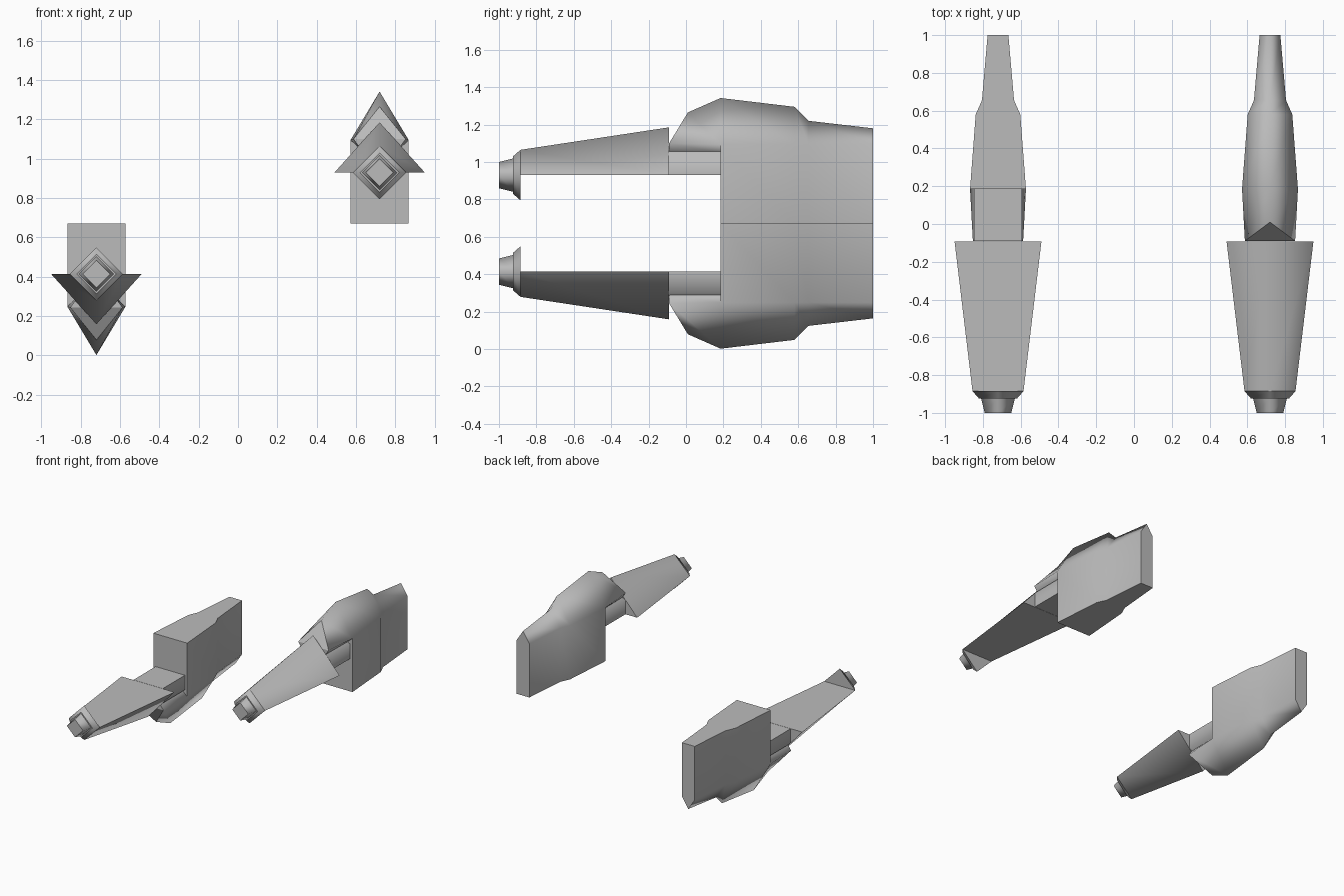
import bpy, bmesh
from mathutils import Vector

cube = bpy.data.objects.get("Cube")
if cube:
    bpy.data.objects.remove(cube, do_unlink=True)

SIDE, MID = 0.72, 0.672      # pod offset, height of the shared mid plane
AXIS = 0.93                  # height of the nose axis

grey = bpy.data.materials.new("plain grey")
grey.use_nodes = True
colour = (0.5, 0.5, 0.5, 1)
grey.diffuse_color = colour
grey.node_tree.nodes["Principled BSDF"].inputs["Base Color"].default_value = colour


def loft(name, rings, upside_down):
    """Skin a row of closed rings, smooth round the sides and flat on ends and base."""
    bm = bmesh.new()
    rows = [[bm.verts.new(p) for p in ring] for ring in rings]
    n = len(rows[0])
    for a, b in zip(rows, rows[1:]):
        for i in range(n):
            j = (i + 1) % n
            bm.faces.new((a[i], a[j], b[j], b[i]))
    for row in (rows[0], rows[-1]):
        if n == 5:           # gable and wall are separate, as the gable may lean
            bm.faces.new(row[1:4])
            bm.faces.new((row[0], row[1], row[3], row[4]))
        else:
            bm.faces.new(row)
    bmesh.ops.remove_doubles(bm, verts=bm.verts, dist=0.0005)
    bmesh.ops.recalc_face_normals(bm, faces=bm.faces)
    for f in bm.faces:
        f.smooth = abs(f.normal.y) < 0.75 and f.normal.z > -0.9
    for v in bm.verts:       # the right pod is the left one turned half round
        x, y, z = v.co
        x += SIDE
        v.co = Vector((-x, y, 2 * MID - z)) if upside_down else Vector((x, y, z))
    mesh = bpy.data.meshes.new(name)
    bm.to_mesh(mesh)
    bm.free()
    mesh.materials.append(grey)
    bpy.context.collection.objects.link(bpy.data.objects.new(name, mesh))


def gabled(y, half, eave, ridge, base_half, base, ridge_y=None):
    """House-shaped ring: base, eaves and ridge."""
    top = y if ridge_y is None else ridge_y
    return [(-base_half, y, base), (-half, y, eave), (0, top, ridge),
            (half, y, eave), (base_half, y, base)]


def triangle(y, half, ridge):
    return [(-half, y, AXIS), (0, y, ridge), (half, y, AXIS)]


def diamond(y, r):
    return [(-r, y, AXIS), (0, y, AXIS + r), (r, y, AXIS), (0, y, AXIS - r)]


for label, flip in (("left", False), ("right", True)):
    # overhanging hood running back into the tall tapering body
    body = [gabled(-0.09, 0.133, 1.10, 1.265, 0.10, 1.055, 0.01),
            gabled(0.185, 0.148, 1.095, 1.342, 0.10, 1.05)]
    for y, half, ridge in ((0.185, 0.148, 1.342), (0.58, 0.118, 1.295),
                           (0.655, 0.085, 1.22), (1.0, 0.055, 1.18)):
        body.append(gabled(y, half, 1.095, ridge, half, MID))
    loft(label + "_body", body, flip)

    # neck between cowl and body
    loft(label + "_neck", [gabled(y, 0.128, 1.045, 1.10, 0.128, AXIS)
                           for y in (-0.09, 0.185)], flip)

    # three-sided cowl
    loft(label + "_cowl", [triangle(-0.885, 0.135, 1.065),
                           triangle(-0.092, 0.23, 1.185)], flip)

    # stepped four-sided nose
    loft(label + "_nose_collar", [diamond(-0.925, 0.10), diamond(-0.885, 0.135)], flip)
    loft(label + "_nose_tip", [diamond(-1.0, 0.07), diamond(-0.92, 0.09)], flip)
